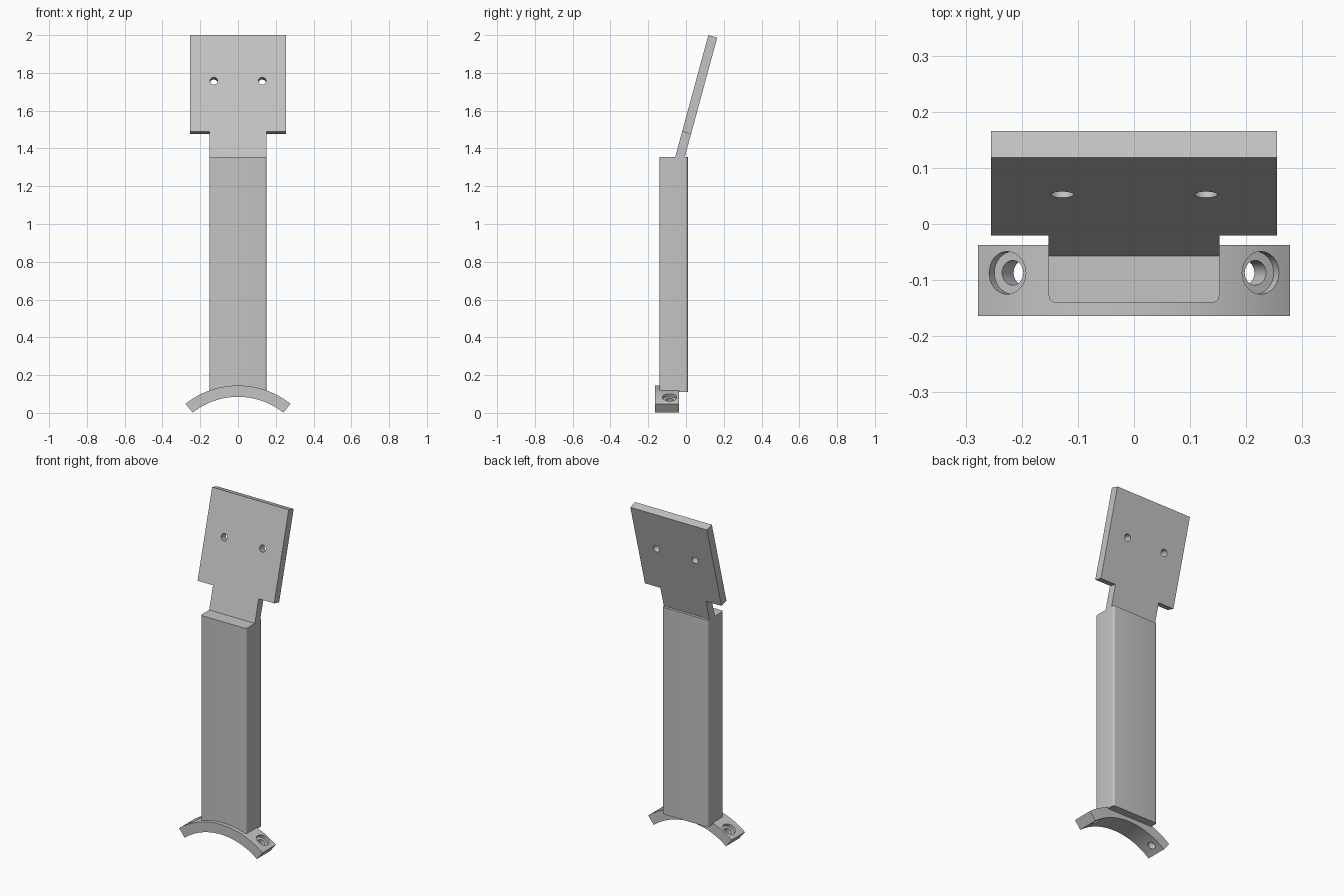
import bpy, bmesh, math
from mathutils import Matrix, Vector

cube = bpy.data.objects.get("Cube")
if cube:
    bpy.data.objects.remove(cube, do_unlink=True)

grey = bpy.data.materials.new("light grey")
grey.use_nodes = True
grey.diffuse_color = (0.55, 0.55, 0.55, 1)
grey.node_tree.nodes["Principled BSDF"].inputs["Base Color"].default_value = grey.diffuse_color


def finish(name, bm, matrix=Matrix()):
    """Turn a bmesh into a grey object."""
    bmesh.ops.recalc_face_normals(bm, faces=bm.faces)
    bm.transform(matrix)
    mesh = bpy.data.meshes.new(name)
    bm.to_mesh(mesh)
    bm.free()
    mesh.materials.append(grey)
    obj = bpy.data.objects.new(name, mesh)
    bpy.context.collection.objects.link(obj)
    return obj


def prism(name, outline, depth, matrix):
    """Extrude an x-z outline along y."""
    bm = bmesh.new()
    face = bm.faces.new([bm.verts.new((x, 0, z)) for x, z in outline])
    geo = bmesh.ops.extrude_face_region(bm, geom=[face])["geom"]
    verts = [v for v in geo if isinstance(v, bmesh.types.BMVert)]
    bmesh.ops.translate(bm, verts=verts, vec=(0, depth, 0))
    return finish(name, bm, matrix)


def activate(obj):
    bpy.ops.object.select_all(action='DESELECT')
    obj.select_set(True)
    bpy.context.view_layer.objects.active = obj


def drill(obj, centre, axis, radius, length):
    """Cut a round hole, centred on a point, along an axis."""
    bm = bmesh.new()
    bmesh.ops.create_cone(bm, cap_ends=True, segments=32, radius1=radius, radius2=radius, depth=length)
    turn = Vector((0, 0, 1)).rotation_difference(axis).to_matrix().to_4x4()
    cutter = finish("hole_cutter", bm, Matrix.Translation(centre) @ turn)
    cutter.hide_render = True
    mod = obj.modifiers.new("hole", 'BOOLEAN')
    mod.operation, mod.solver, mod.object = 'DIFFERENCE', 'EXACT', cutter
    activate(obj)
    bpy.ops.object.modifier_apply(modifier=mod.name)
    bpy.data.objects.remove(cutter, do_unlink=True)


def smooth(obj):
    activate(obj)
    bpy.ops.object.shade_smooth_by_angle(angle=math.radians(30))


# Upright post with rounded vertical edges
front, back, bottom, top, half = -0.14, 0.01, 0.11, 1.355, 0.152
bm = bmesh.new()
bmesh.ops.create_cube(bm, size=1)
bmesh.ops.scale(bm, vec=(2 * half, back - front, top - bottom), verts=bm.verts)
upright = [e for e in bm.edges if abs(e.verts[0].co.z - e.verts[1].co.z) > 0.5]
bmesh.ops.bevel(bm, geom=upright, offset=0.012, segments=5, profile=0.5, affect='EDGES')
post = finish("post", bm, Matrix.Translation((0, (front + back) / 2, (top + bottom) / 2)))
smooth(post)

# Curved saddle at the foot, with a counterbored screw hole on each side
outer, inner, arc_z, steps = 0.446, 0.386, -0.301, 40
sweep = math.radians(38.5)
angles = [sweep * (2 * i / steps - 1) for i in range(steps + 1)]
outline = [(outer * math.sin(a), outer * math.cos(a)) for a in angles]
outline += [(inner * math.sin(a), inner * math.cos(a)) for a in reversed(angles)]
saddle = prism("saddle", outline, 0.127, Matrix.Translation((0, -0.164, arc_z)))
for side in (-1, 1):
    a = side * math.radians(30.5)
    axis = Vector((math.sin(a), 0, math.cos(a)))
    origin = Vector((0, -0.087, arc_z))
    drill(saddle, origin + axis * inner, axis, 0.022, 0.3)
    drill(saddle, origin + axis * (outer + 0.03), axis, 0.038, 0.1)
smooth(saddle)

# Tilted mounting plate with a narrow neck and two holes
neck, wide, shoulder, length = 0.152, 0.255, 0.139, 0.668
right_side = [(neck, -0.03), (neck, shoulder), (wide, shoulder), (wide, length)]
outline = right_side + [(-x, z) for x, z in reversed(right_side)]
tilt = Matrix.Translation((0, -0.057, top)) @ Matrix.Rotation(math.radians(-15.2), 4, 'X')
plate = prism("mounting_plate", outline, 0.049, tilt)
for side in (-1, 1):
    drill(plate, tilt @ Vector((side * 0.128, 0, 0.417)), tilt.to_3x3() @ Vector((0, 1, 0)), 0.0205, 0.3)
smooth(plate)
